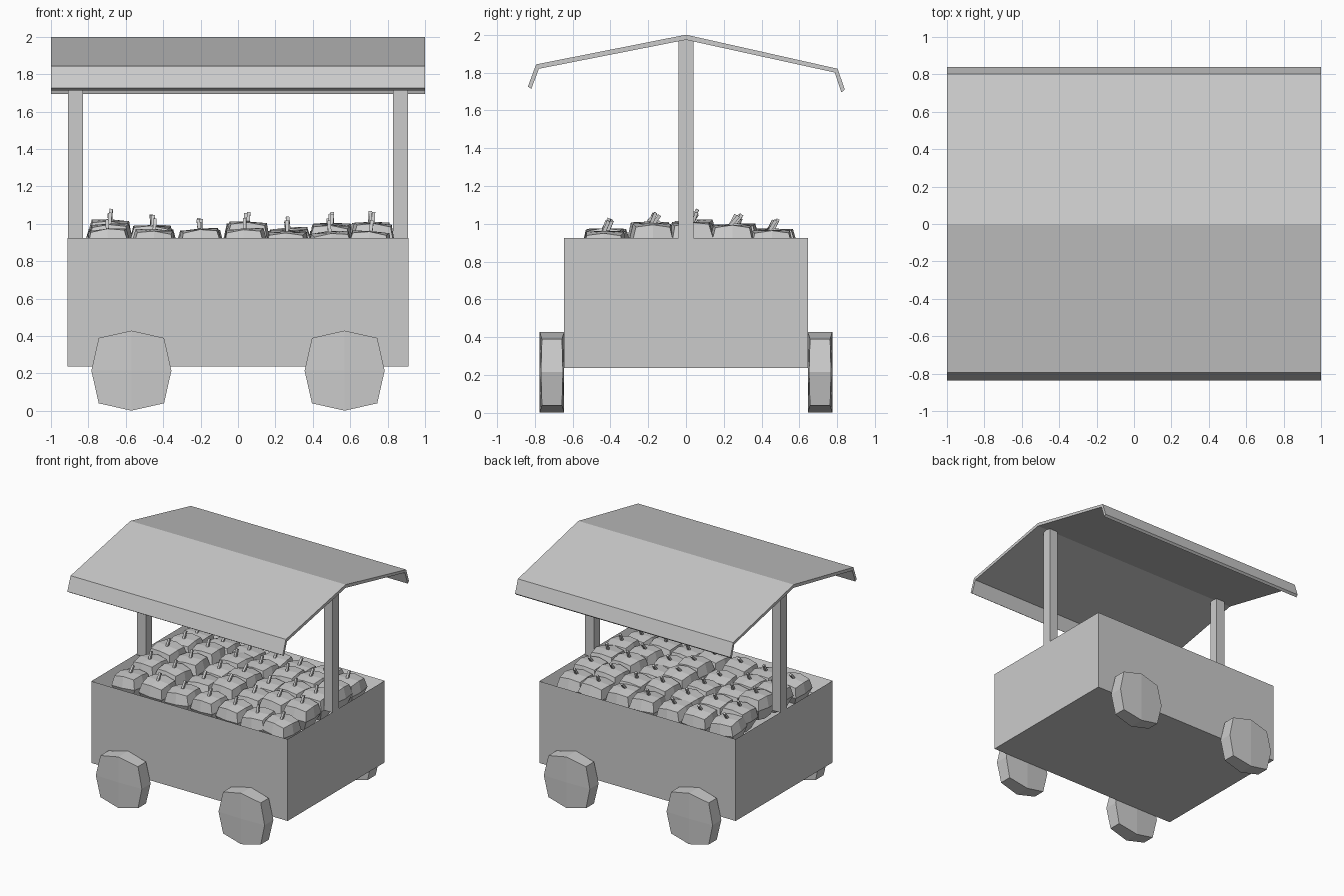
import bpy, bmesh, math, random
from mathutils import Matrix, Vector

if "Cube" in bpy.data.objects:
    bpy.data.objects.remove(bpy.data.objects["Cube"])

random.seed(4)

grey = bpy.data.materials.new("light grey")
grey.diffuse_color = (0.6, 0.6, 0.6, 1)
grey.use_nodes = True
grey.node_tree.nodes["Principled BSDF"].inputs["Base Color"].default_value = grey.diffuse_color


def add_object(name, bm):
    bmesh.ops.recalc_face_normals(bm, faces=bm.faces[:])
    mesh = bpy.data.meshes.new(name)
    bm.to_mesh(mesh)
    bm.free()
    mesh.materials.append(grey)
    obj = bpy.data.objects.new(name, mesh)
    bpy.context.collection.objects.link(obj)
    return obj


def box(bm, size, matrix):
    bmesh.ops.create_cube(bm, size=1, matrix=matrix @ Matrix.Diagonal((*size, 1)))


def square_ring(bm, half, mid, z_corner, z_mid, matrix):
    """Eight-point squarish ring: corners alternate with side midpoints."""
    pts = []
    for i in range(4):
        turn = Matrix.Rotation(i * math.pi / 2, 4, 'Z')
        pts += [turn @ Vector((half, -half, z_corner)), turn @ Vector((mid, 0, z_mid))]
    return [bm.verts.new(matrix @ p) for p in pts]


def bridge(bm, a, b):
    for i in range(len(a)):
        j = (i + 1) % len(a)
        bm.faces.new((a[i], a[j], b[j], b[i]))


def quad_cap(bm, ring, centre):
    """Close an eight-point ring with four quads meeting in the middle."""
    c = bm.verts.new(centre)
    for i in range(1, 8, 2):
        bm.faces.new((ring[i], ring[(i + 1) % 8], ring[(i + 2) % 8], c))


# Cart body: box with a recessed tray leaving a rim
bm = bmesh.new()
box(bm, (1.824, 1.288, 0.686), Matrix.Translation((0, 0, 0.581)))
top = max(bm.faces, key=lambda f: f.calc_center_median().z)
bmesh.ops.inset_region(bm, faces=[top], thickness=0.08)
bmesh.ops.translate(bm, verts=top.verts[:], vec=(0, 0, -0.12))
add_object("cart_body", bm)

# Roof posts
for side, label in ((-1, "left"), (1, "right")):
    bm = bmesh.new()
    box(bm, (0.08, 0.08, 1.065), Matrix.Translation((side * 0.868, 0, 1.4475)))
    add_object("post_" + label, bm)

# Roof: folded sheet profile extruded along x
outer = [(-0.836, 1.726), (-0.793, 1.843), (0, 2.0), (0.802, 1.82), (0.84, 1.71)]
inner = [(0.822, 1.695), (0.787, 1.80), (0, 1.973), (-0.778, 1.82), (-0.818, 1.714)]
bm = bmesh.new()
ends = [[bm.verts.new((x, y, z)) for y, z in outer + inner] for x in (-1, 1)]
bridge(bm, *ends)
for e in ends:
    for i in range(4):
        bm.faces.new((e[i], e[i + 1], e[8 - i], e[9 - i]))
add_object("roof", bm)

# Wheels: eight-sided blocks with slightly domed faces
for sx in (-1, 1):
    for sy in (-1, 1):
        bm = bmesh.new()
        rings = []
        for s in (-1, 1):
            ring = []
            for i in range(8):
                a = i * math.pi / 4
                r = 0.214 if i % 2 == 0 else 0.247
                w = 0.053 if i % 2 else (0.058 if i % 4 == 0 else 0.065)
                ring.append(bm.verts.new((sx * 0.57 + r * math.cos(a),
                                          sy * 0.709 + s * w,
                                          0.215 + r * math.sin(a))))
            rings.append(ring)
            # quads run between the axis-aligned points
            c = bm.verts.new((sx * 0.57, sy * 0.709 + s * 0.065, 0.215))
            for i in range(0, 8, 2):
                bm.faces.new((ring[i], ring[i + 1], ring[(i + 2) % 8], c))
        bridge(bm, *rings)
        add_object("wheel_%s_%s" % ("left" if sx < 0 else "right",
                                    "front" if sy < 0 else "back"), bm)

# Fruit: blocky bodies with leaning stems, heaped in rows
columns = [(-0.69, 1.035), (-0.455, 1.01), (-0.205, 0.985), (0.045, 1.025),
           (0.26, 0.99), (0.495, 1.02), (0.715, 1.035)]
rows = [(-0.42, 0.985), (-0.18, 1.025), (0.03, 1.035), (0.255, 1.02), (0.455, 0.99)]
bm = bmesh.new()
for x, zx in columns:
    for y, zy in rows:
        z = min(zx, zy) - random.uniform(0, 0.02)
        m = (Matrix.Translation((x + random.uniform(-0.01, 0.01),
                                 y + random.uniform(-0.015, 0.015), z))
             @ Matrix.Rotation(random.uniform(-0.08, 0.08), 4, 'X')
             @ Matrix.Rotation(random.uniform(-0.08, 0.08), 4, 'Y')
             @ Matrix.Rotation(random.uniform(-0.1, 0.1), 4, 'Z'))
        upper = square_ring(bm, 0.09, 0.1, -0.025, -0.012, m)
        middle = square_ring(bm, 0.108, 0.12, -0.1, -0.1, m)
        lower = square_ring(bm, 0.075, 0.08, -0.19, -0.2, m)
        bridge(bm, upper, middle)
        bridge(bm, middle, lower)
        quad_cap(bm, upper, m @ Vector((0, 0, -0.008)))
        quad_cap(bm, lower, m @ Vector((0, 0, -0.2)))
        lean = Matrix.Rotation(-random.uniform(0.35, 0.75), 4, 'X')
        box(bm, (0.018, 0.018, 0.065), m @ lean @ Matrix.Translation((0, 0, 0.018)))
add_object("fruit_heap", bm)
